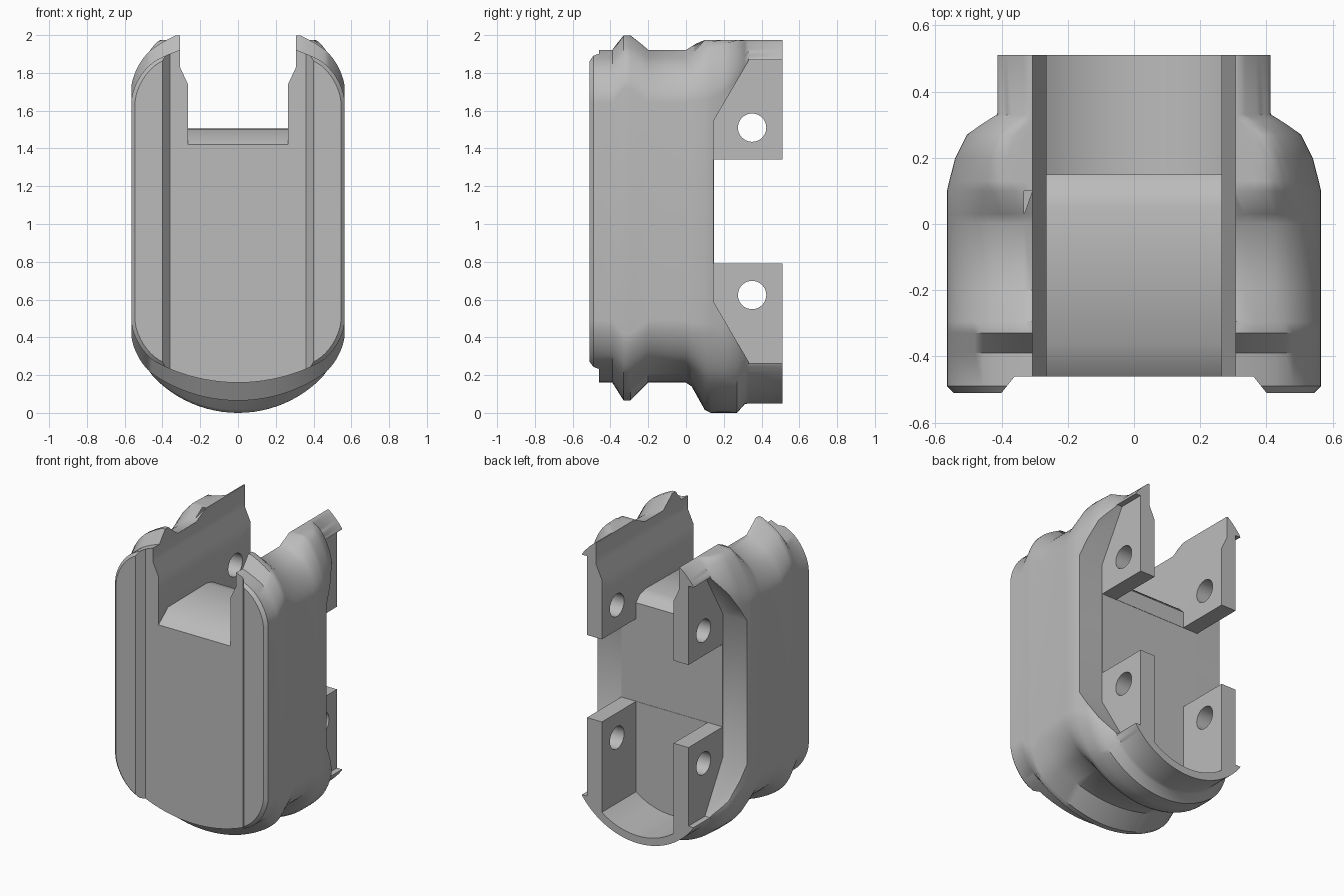
import bpy, bmesh, math

cube = bpy.data.objects.get("Cube")
if cube:
    bpy.data.objects.remove(cube, do_unlink=True)

grey = bpy.data.materials.new("plain grey")
grey.use_nodes = True
grey.diffuse_color = (0.5, 0.5, 0.5, 1)
grey.node_tree.nodes["Principled BSDF"].inputs["Base Color"].default_value = (0.5, 0.5, 0.5, 1)

MID = 1.067    # height of the horizontal symmetry plane
STEPS = 40


def loft(name, rings):
    """Closed solid through matching rings of points."""
    bm = bmesh.new()
    loops = [[bm.verts.new(p) for p in ring] for ring in rings]
    for a, b in zip(loops, loops[1:]):
        n = len(a)
        for i in range(n):
            j = (i + 1) % n
            bm.faces.new((a[i], a[j], b[j], b[i]))
    bm.faces.new(loops[0])
    bm.faces.new(loops[-1])
    bmesh.ops.recalc_face_normals(bm, faces=bm.faces)
    mesh = bpy.data.meshes.new(name)
    bm.to_mesh(mesh)
    bm.free()
    mesh.materials.append(grey)
    obj = bpy.data.objects.new(name, mesh)
    bpy.context.collection.objects.link(obj)
    return obj


def prism(name, profile, axis, start, end):
    """Extrude a 2D profile along the given axis."""
    def place(a, b, t):
        return {"x": (t, a, b), "y": (a, t, b), "z": (a, b, t)}[axis]
    return loft(name, [[place(a, b, t) for a, b in profile] for t in (start, end)])


def outline(y, base, radius, width, corner):
    """Arc-ended cross-section with rounded corners."""
    low = []
    for i in range(STEPS + 1):
        x = width * math.sin(math.pi * (i / STEPS - 0.5))
        z = base + radius - math.sqrt(radius ** 2 - x * x)
        t = min(1, max(0, (abs(x) - width + corner) / corner))
        low.append((x, z + corner * (1 - math.sqrt(1 - t * t))))
    top = 1.975 if y > 0.05 else 2.0
    high = [(x, min(top, 2 * MID - z)) for x, z in reversed(low)]
    return [(x, y, z) for x, z in low + high]


# Shell: y, arc bottom, arc radius, half width, corner rounding
sections = [
    (-0.51, 0.18, 0.93, 0.545, 0.14),
    (-0.49, 0.16, 0.93, 0.565, 0.14),
    (-0.39, 0.16, 0.93, 0.565, 0.14),
    (-0.33, 0.065, 0.8, 0.565, 0.12),
    (-0.295, 0.065, 0.8, 0.565, 0.12),
    (-0.20, 0.16, 0.93, 0.565, 0.14),
    (0.00, 0.16, 0.93, 0.565, 0.14),
    (0.03, 0.14, 0.9, 0.565, 0.14),
    (0.10, 0.015, 0.64, 0.565, 0.12),
    (0.13, 0.0, 0.62, 0.558, 0.12),
    (0.20, 0.0, 0.62, 0.54, 0.12),
    (0.27, 0.0, 0.6, 0.505, 0.1),
    (0.31, 0.045, 0.55, 0.45, 0.05),
    (0.33, 0.05, 0.51, 0.415, 0.01),
    (0.51, 0.05, 0.51, 0.415, 0.01),
]
shell = loft("clamp_shell", [outline(*s) for s in sections])

cutters = []

# Top slot with sloped front and rounded back edge
floor = [(-1, 1.42), (-0.46, 1.42), (-0.36, 1.5), (0.05, 1.505), (0.11, 1.49),
         (0.15, 1.45), (1, 1.45), (1, 3), (-1, 3)]
cutters.append(prism("slot_cutter", floor, "x", -0.265, 0.265))

# Wider mouth of the slot
mouth = [(-0.265, 1.74), (0.265, 1.74), (0.307, 1.83), (0.307, 3), (-0.307, 3), (-0.307, 1.83)]
cutters.append(prism("mouth_cutter", mouth, "y", -1, 1))

# Rear opening with an arched floor
arch = []
for i in range(25):
    x = -0.265 + 0.53 * i / 24
    arch.append((x, 0.55 - math.sqrt(0.45 ** 2 - x * x)))
cutters.append(prism("opening_cutter", arch + [(0.265, 3), (-0.265, 3)], "y", 0.15, 1))

# Outer recesses beside the rear lugs
recess = [(0.145, 0.59), (0.335, 0.265), (1, 0.265)]
recess += [(y, 2 * MID - z) for y, z in reversed(recess)]
for side in (-1, 1):
    cutters.append(prism("recess_cutter", recess, "x", side * 0.375, side))

# Gap between upper and lower lugs
gap = [(0.148, 0.79), (1, 0.79), (1, 1.342), (0.148, 1.342)]
cutters.append(prism("gap_cutter", gap, "x", -1, 1))

# Bolt holes
for z in (0.624, 1.51):
    circle = [(0.35 + 0.075 * math.cos(a * math.pi / 20), z + 0.075 * math.sin(a * math.pi / 20))
              for a in range(40)]
    cutters.append(prism("hole_cutter", circle, "x", -1, 1))

# Recessed front panel between the raised rails
panel = [(-0.36, -0.46), (0.36, -0.46), (0.44, -0.56), (-0.44, -0.56)]
cutters.append(prism("panel_cutter", panel, "z", -1, 3))

for cutter in cutters:
    cutter.hide_render = True
    mod = shell.modifiers.new(cutter.name, "BOOLEAN")
    mod.operation = "DIFFERENCE"
    mod.solver = "EXACT"
    mod.object = cutter

bpy.ops.object.select_all(action="DESELECT")
bpy.context.view_layer.objects.active = shell
shell.select_set(True)
for mod in list(shell.modifiers):
    bpy.ops.object.modifier_apply(modifier=mod.name)
for cutter in cutters:
    bpy.data.objects.remove(cutter, do_unlink=True)
bpy.ops.object.shade_smooth_by_angle(angle=math.radians(40))
